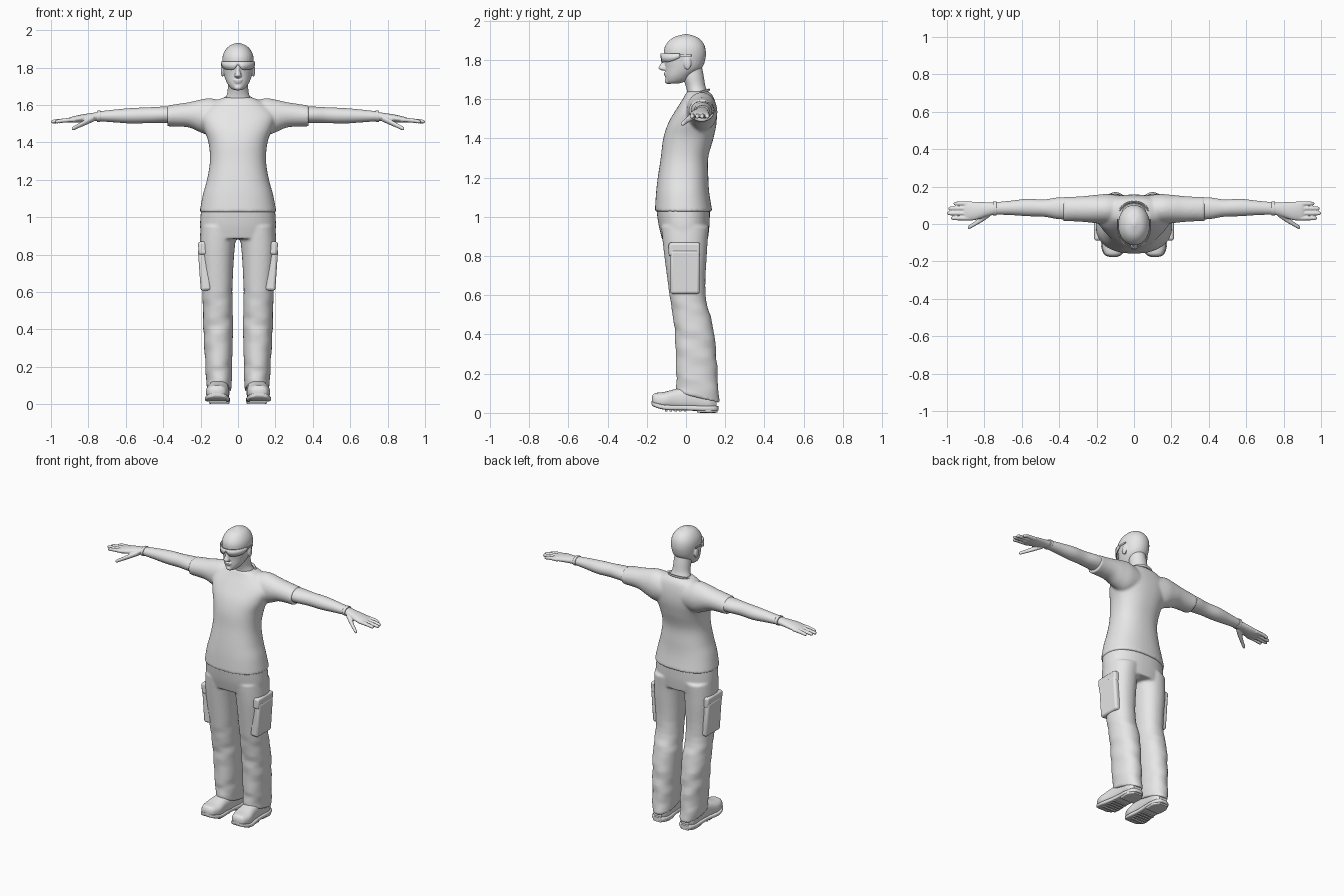
import bpy, bmesh, math
from mathutils import Matrix, Vector

cube = bpy.data.objects.get("Cube")
if cube:
    bpy.data.objects.remove(cube, do_unlink=True)

GREY = (0.8, 0.8, 0.8, 1)
mat = bpy.data.materials.new("light_grey")
mat.use_nodes = True
mat.diffuse_color = GREY
mat.node_tree.nodes["Principled BSDF"].inputs["Base Color"].default_value = GREY


def spline(pts, steps=5):
    """Catmull-Rom through the stations"""
    pts = [Vector(p) for p in pts]
    out = []
    for i in range(len(pts) - 1):
        a, b, c, d = pts[max(i - 1, 0)], pts[i], pts[i + 1], pts[min(i + 2, len(pts) - 1)]
        for k in range(steps):
            t = k / steps
            out.append(b + (c - a) * t / 2 + (a * 2 - b * 5 + c * 4 - d) * t * t / 2
                       + (b * 3 - a - c * 3 + d) * t ** 3 / 2)
    return out + [pts[-1]]


def loft(bm, stations, axis="Z", side=1, power=2, sides=32, wrinkle=None):
    """Closed tube; station = centre x, y, z and two half sizes"""
    rings = []
    for x, y, z, a, b in spline(stations):
        ring = []
        for i in range(sides):
            t = math.tau * i / sides
            c, s = math.cos(t), math.sin(t)
            u = math.copysign(abs(c) ** (2 / power), c) * max(a, 0.001)
            v = math.copysign(abs(s) ** (2 / power), s) * max(b, 0.001)
            if wrinkle:
                f = wrinkle(z, t)
                u, v = u * f, v * f
            off = {"Z": (u, v, 0), "X": (0, u, v), "Y": (u, 0, v)}[axis]
            ring.append(bm.verts.new((side * (x + off[0]), y + off[1], z + off[2])))
        rings.append(ring)
    for r, q in zip(rings, rings[1:]):
        for i in range(sides):
            j = (i + 1) % sides
            bm.faces.new((r[i], r[j], q[j], q[i]))
    bm.faces.new(rings[0])
    bm.faces.new(rings[-1])


def ball(bm, centre, size):
    m = Matrix.Translation(centre) @ Matrix.Diagonal((*size, 1))
    bmesh.ops.create_uvsphere(bm, u_segments=20, v_segments=12, radius=1, matrix=m)


def box(bm, centre, size, rot=None):
    m = Matrix.Translation(centre) @ (rot or Matrix()) @ Matrix.Diagonal((*size, 1))
    bmesh.ops.create_cube(bm, size=1, matrix=m)


def finish(bm, name, voxel=0, smooth=3, bevel=0):
    bmesh.ops.recalc_face_normals(bm, faces=bm.faces)
    me = bpy.data.meshes.new(name)
    bm.to_mesh(me)
    bm.free()
    me.materials.append(mat)
    me.shade_smooth()
    me.set_sharp_from_angle(angle=math.radians(40))
    ob = bpy.data.objects.new(name, me)
    bpy.context.collection.objects.link(ob)
    if voxel:
        r = ob.modifiers.new("blend", "REMESH")
        r.mode, r.voxel_size, r.use_smooth_shade = "VOXEL", voxel, True
        s = ob.modifiers.new("soften", "SMOOTH")
        s.factor, s.iterations = 0.5, smooth
    if bevel:
        b = ob.modifiers.new("rounding", "BEVEL")
        b.width, b.segments = bevel, 3
    return ob


# Shirt: torso and both sleeves blended together
bm = bmesh.new()
loft(bm, [(0, -.012, 1.025, .206, .147), (0, -.017, 1.12, .188, .136), (0, -.015, 1.2, .166, .129),
          (0, -.008, 1.3, .15, .121), (0, .012, 1.4, .158, .128), (0, .033, 1.48, .186, .123),
          (0, .053, 1.55, .2, .102), (0, .065, 1.61, .14, .076), (0, .06, 1.64, .078, .056)],
     power=2.3, sides=48)
for s in (1, -1):
    loft(bm, [(.05, .075, 1.53, .075, .08), (.14, .08, 1.535, .08, .1), (.2, .08, 1.541, .076, .088),
              (.26, .08, 1.547, .07, .068), (.32, .08, 1.545, .066, .061), (.378, .08, 1.541, .066, .056)],
         "X", s)
finish(bm, "shirt", .008, 6)

# Neckline band
bm = bmesh.new()
N, M = 40, 8
band = []
for i in range(N):
    t = math.tau * i / N
    row = []
    for k in range(M):
        p = math.tau * k / M
        w = .006 * math.cos(p)
        y = (.057 + w) * math.sin(t)
        row.append(bm.verts.new(((.076 + w) * math.cos(t), .06 + y, 1.63 + .3 * y + .007 * math.sin(p))))
    band.append(row)
for i in range(N):
    a, b = band[i], band[(i + 1) % N]
    for k in range(M):
        n = (k + 1) % M
        bm.faces.new((a[k], b[k], b[n], a[n]))
finish(bm, "collar")


# Trousers: hips and two wrinkled legs
def folds(z, t):
    amp = .022 * max(0, min(1, (.68 - z) / .2))
    return 1 + amp * (math.sin(z * 48 + 2 * t) + .6 * math.sin(z * 77 - 3 * t))


bm = bmesh.new()
loft(bm, [(0, -.015, 1.045, .197, .137), (0, -.01, .96, .203, .13), (0, -.005, .885, .198, .117)],
     power=2.3, sides=48)
for s in (1, -1):
    loft(bm, [(.1, -.005, .95, .1, .122), (.112, -.003, .82, .093, .11), (.11, .008, .6, .08, .092),
              (.106, .042, .42, .08, .1), (.103, .055, .2, .071, .106), (.1, .06, .08, .067, .109)],
         side=s, power=2.2, wrinkle=folds)
for v in bm.verts:
    if v.co.z < .25:
        v.co.z -= (v.co.y - .05) * .35 * (1 - v.co.z / .25)
finish(bm, "trousers", .008, 3)

for s, label in ((1, "left"), (-1, "right")):
    # Cargo pocket with flap
    tilt = Matrix.Rotation(math.radians(4 * s), 4, "Y")
    bm = bmesh.new()
    box(bm, (s * .178, -.005, .72), (.058, .15, .225), tilt)
    finish(bm, label + "_pocket", bevel=.014)
    bm = bmesh.new()
    box(bm, (s * .183, -.008, .835), (.058, .16, .07), tilt)
    finish(bm, label + "_pocket_flap", bevel=.012)

    # Bare arm
    bm = bmesh.new()
    loft(bm, [(.3, .083, 1.547, .058, .046), (.4, .084, 1.547, .058, .044), (.48, .085, 1.545, .046, .042),
              (.57, .088, 1.542, .046, .041), (.66, .086, 1.541, .038, .034), (.755, .083, 1.539, .032, .025)],
         "X", s)
    finish(bm, label + "_arm")

    # Wrist band
    bm = bmesh.new()
    loft(bm, [(.735, .083, 1.54, .037, .03), (.755, .083, 1.539, .037, .03)], "X", s)
    finish(bm, label + "_cuff", bevel=.003)

    # Hand with four fingers and a thumb
    bm = bmesh.new()
    loft(bm, [(.74, .083, 1.539, .031, .024), (.79, .078, 1.534, .038, .022), (.85, .07, 1.526, .049, .02),
              (.895, .07, 1.52, .05, .015), (.91, .07, 1.518, .044, .01)], "X", s)
    for y, tip in ((.031, .978), (.057, 1.0), (.083, .993), (.109, .965)):
        loft(bm, [(.87, y, 1.521, .012, .012), (.93, y, 1.517, .0115, .0115),
                  (tip - .01, y, 1.511, .01, .01), (tip, y, 1.51, .004, .004)], "X", s, sides=12)
    loft(bm, [(.77, .06, 1.53, .02, .018), (.81, .03, 1.51, .018, .016), (.85, .002, 1.49, .013, .013),
              (.88, -.016, 1.475, .011, .011), (.889, -.02, 1.471, .004, .004)], "X", s, sides=14)
    finish(bm, label + "_hand", .004, 2)

    # Shoe upper
    bm = bmesh.new()
    loft(bm, [(.112, -.174, .066, .02, .015), (.112, -.16, .065, .045, .035), (.11, -.11, .064, .062, .043),
              (.105, -.04, .07, .056, .055), (.1, .05, .075, .054, .065), (.1, .12, .065, .052, .06),
              (.1, .156, .05, .03, .03)], "Y", s, power=2.5)
    finish(bm, label + "_shoe")

    # Sole, heel and tread bars
    bm = bmesh.new()
    loft(bm, [(.112, -.176, .052, .02, .008), (.112, -.16, .042, .05, .012), (.111, -.1, .028, .066, .013),
              (.105, 0, .026, .056, .013), (.1, .1, .023, .058, .013), (.1, .15, .023, .045, .013),
              (.1, .166, .023, .02, .011)], "Y", s, power=5)
    loft(bm, [(.1, .055, .014, .052, .013), (.1, .12, .013, .054, .013), (.1, .16, .013, .03, .012)],
         "Y", s, power=5)
    for i in range(6):
        box(bm, (s * .108, -.125 + i * .024, .017 + .014 * (i == 0)), (.095, .012, .02))
    finish(bm, label + "_sole")

# Neck
bm = bmesh.new()
loft(bm, [(0, .062, 1.59, .08, .056), (0, .058, 1.635, .067, .052), (0, .048, 1.67, .056, .05),
          (0, .035, 1.72, .054, .055), (0, .03, 1.77, .05, .05)])
finish(bm, "neck")

# Head with nose, lips, chin and ears
bm = bmesh.new()
loft(bm, [(0, -.065, 1.68, .024, .028), (0, -.05, 1.693, .042, .052), (0, -.035, 1.72, .06, .07),
          (0, -.012, 1.76, .075, .094), (0, -.006, 1.81, .083, .106), (0, -.006, 1.855, .083, .106),
          (0, -.004, 1.89, .07, .09), (0, -.002, 1.916, .046, .06), (0, 0, 1.932, .008, .01)], power=2.1)
loft(bm, [(0, -.1, 1.81, .009, .014), (0, -.11, 1.78, .012, .02), (0, -.117, 1.757, .019, .024),
          (0, -.107, 1.747, .014, .016)], sides=16)
ball(bm, (0, -.1, 1.732), (.025, .014, .007))
ball(bm, (0, -.098, 1.722), (.022, .014, .007))
ball(bm, (0, -.088, 1.693), (.023, .021, .016))
for s in (1, -1):
    ball(bm, (s * .083, .008, 1.783), (.009, .019, .032))
finish(bm, "head", .004, 3)

# Wraparound glasses: curved lens strip, notched over the nose
bm = bmesh.new()
rows = []
for i in range(41):
    t = math.radians(-80 + 4 * i)
    x, y = .09 * math.sin(t), -.01 - .116 * math.cos(t)
    far = abs(t) / math.radians(80)
    low = 1.788 + .026 * math.exp(-(x / .014) ** 2) + .026 * far ** 4
    rows.append((bm.verts.new((x, y, low)), bm.verts.new((x, y - .002, 1.832))))
for a, b in zip(rows, rows[1:]):
    bm.faces.new((a[0], b[0], b[1], a[1]))
lens = finish(bm, "glasses_lens")
thick = lens.modifiers.new("thickness", "SOLIDIFY")
thick.thickness, thick.offset = .006, 0

# Glasses brow bar and temple arms
bm = bmesh.new()
for s in (1, -1):
    box(bm, (s * .089, -.005, 1.823), (.005, .064, .012))
finish(bm, "glasses_arms", bevel=.002)
